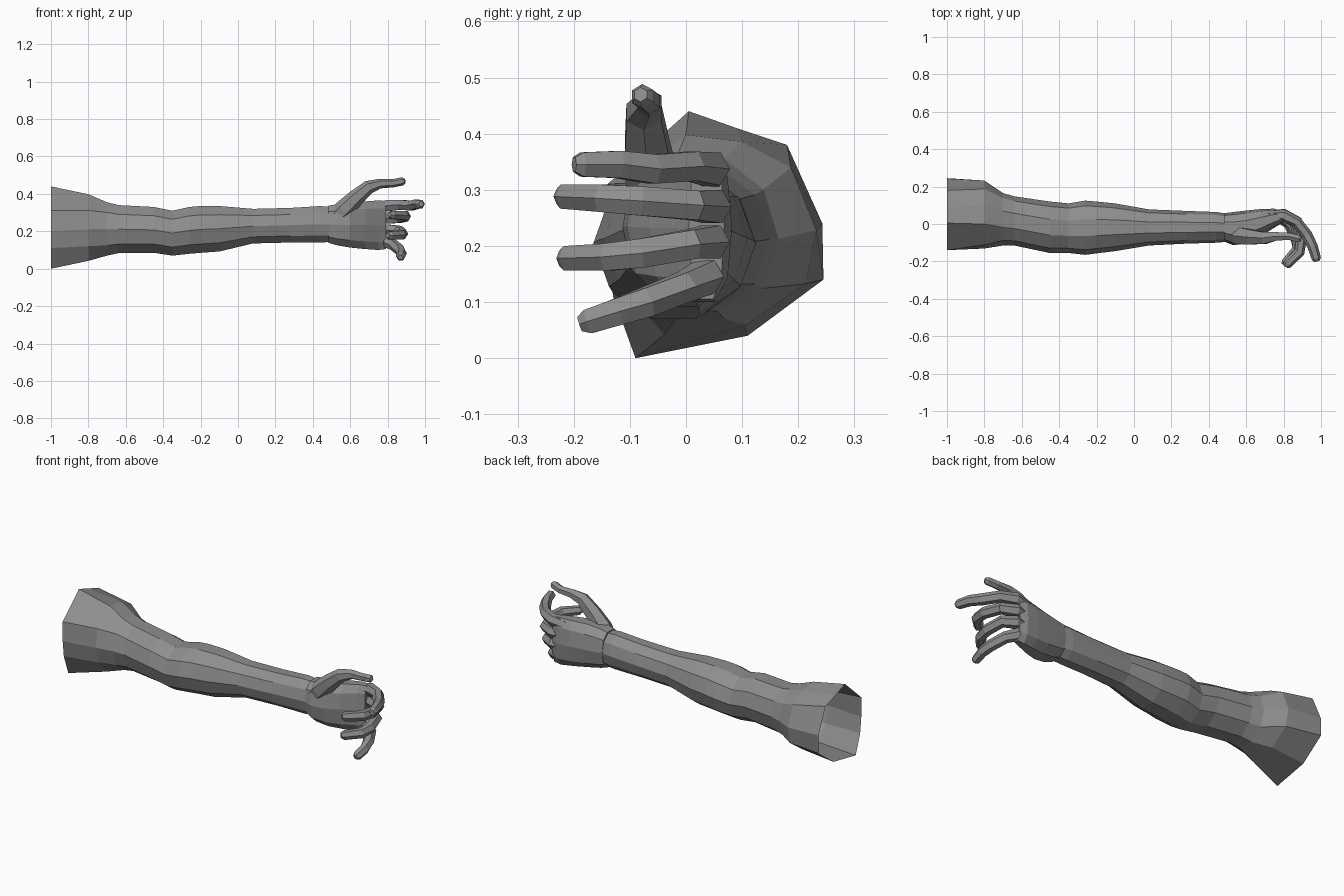
import bpy, bmesh, math
from mathutils import Vector

if "Cube" in bpy.data.objects:
    bpy.data.objects.remove(bpy.data.objects["Cube"])

skin = bpy.data.materials.new("grey_skin")
skin.diffuse_color = (0.27, 0.27, 0.27, 1)
skin.use_nodes = True
skin.node_tree.nodes["Principled BSDF"].inputs["Base Color"].default_value = skin.diffuse_color


def loft(name, rings, cap_start=True, cap_end=True):
    """Skin a list of equal-length point rings with flat quads."""
    bm = bmesh.new()
    vs = [[bm.verts.new(p) for p in r] for r in rings]
    n = len(vs[0])
    for a, b in zip(vs, vs[1:]):
        for k in range(n):
            bm.faces.new((a[k], a[(k + 1) % n], b[(k + 1) % n], b[k]))
    if cap_start:
        bm.faces.new(vs[0][::-1])
    if cap_end:
        bm.faces.new(vs[-1])
    bmesh.ops.recalc_face_normals(bm, faces=bm.faces)
    me = bpy.data.meshes.new(name)
    bm.to_mesh(me)
    bm.free()
    me.materials.append(skin)
    ob = bpy.data.objects.new(name, me)
    bpy.context.collection.objects.link(ob)
    return ob


def oval(x, y0, y1, z0, z1, n=10, power=1.0):
    """Cross-section in the yz plane filling the given limits."""
    pts = []
    for k in range(n):
        a = 2 * math.pi * k / n
        c, s = math.cos(a), math.sin(a) / 0.951
        c = math.copysign(abs(c) ** power, c)
        s = math.copysign(abs(s) ** power, s)
        pts.append(Vector((x, (y0 + y1) / 2 + c * (y1 - y0) / 2,
                           (z0 + z1) / 2 + s * (z1 - z0) / 2)))
    return pts


def digit(name, path, radii, sides=6):
    """Faceted tube along a path with a blunt tapered tip."""
    pts = [Vector(p) for p in path]
    tip = (pts[-1] - pts[-2]).normalized()
    pts.append(pts[-1] + tip * radii[-1] * 0.6)
    radii = list(radii) + [radii[-1] * 0.6]
    rings = []
    for i, p in enumerate(pts):
        t = (pts[min(i + 1, len(pts) - 1)] - pts[max(i - 1, 0)]).normalized()
        u = Vector((0, 0, 1))
        if abs(t.z) > 0.6:
            u = Vector((0, 1, 0))
        if name == "thumb":
            u = Vector((0, 1, 0))
        u = (u - t * u.dot(t)).normalized()
        w = t.cross(u)
        rings.append([p + radii[i] * (u * math.cos(a) + w * math.sin(a))
                      for a in (2 * math.pi * (k + 0.5) / sides for k in range(sides))])
    return loft(name, rings)


# Arm: open, irregular shoulder edge blending into oval sections
shoulder = [Vector((-1, y, z)) for y, z in (
    (.243, .24), (.18, .38), (.09, .41), (.005, .44), (-.14, .31),
    (-.14, .20), (-.13, .11), (-.09, .0), (.11, .04), (.245, .14))]
upper = oval(-.8, -.125, .225, .07, .37)
blend = [a.lerp(b, .6) for a, b in zip(shoulder, upper)]
for p in blend:
    p.x = -.8
arm = [shoulder, blend] + [oval(*s) for s in (
    (-.70, -.115, .165, .07, .355),
    (-.64, -.115, .148, .083, .34),
    (-.45, -.155, .12, .085, .33),
    (-.35, -.155, .11, .07, .31),
    (-.26, -.165, .125, .08, .33),
    (-.20, -.157, .12, .085, .335),
    (-.10, -.145, .11, .092, .335),
    (.08, -.115, .078, .135, .32),
    (.28, -.105, .07, .14, .325),
    (.44, -.10, .064, .14, .335),
    (.50, -.095, .055, .143, .33))]
loft("arm", arm, cap_start=False)

# Palm: flattens and widens toward the knuckles
loft("palm", [oval(*s, power=.8) for s in (
    (.485, -.095, .058, .138, .337),
    (.53, -.113, .064, .125, .345),
    (.60, -.105, .072, .113, .355),
    (.68, -.065, .08, .105, .36),
    (.75, -.02, .082, .10, .365),
    (.79, .005, .068, .105, .362))])

# Thumb with its fleshy heel
digit("thumb", [(.51, -.055, .26), (.565, -.062, .315), (.63, -.07, .378),
                (.70, -.075, .437), (.76, -.066, .455), (.83, -.066, .457),
                (.88, -.078, .467)],
      (.04, .053, .045, .036, .026, .022, .022))

# Fingers curling toward the palm side
fingers = {
    "index_finger": [(.72, .04, .325), (.80, .045, .337), (.87, .01, .342),
                     (.925, -.06, .337), (.955, -.12, .345), (.975, -.185, .345)],
    "middle_finger": [(.72, .04, .268), (.80, .048, .27), (.87, .015, .272),
                      (.895, -.08, .28), (.885, -.15, .285), (.82, -.215, .288)],
    "ring_finger": [(.72, .04, .205), (.80, .045, .207), (.86, .01, .203),
                    (.88, -.08, .187), (.87, -.14, .18), (.81, -.21, .178)],
    "little_finger": [(.72, .03, .14), (.785, .035, .145), (.83, .0, .128),
                      (.865, -.07, .10), (.875, -.12, .083), (.87, -.175, .065)]}
for name, path in fingers.items():
    digit(name, path, (.03, .034, .03, .03, .028, .025))
